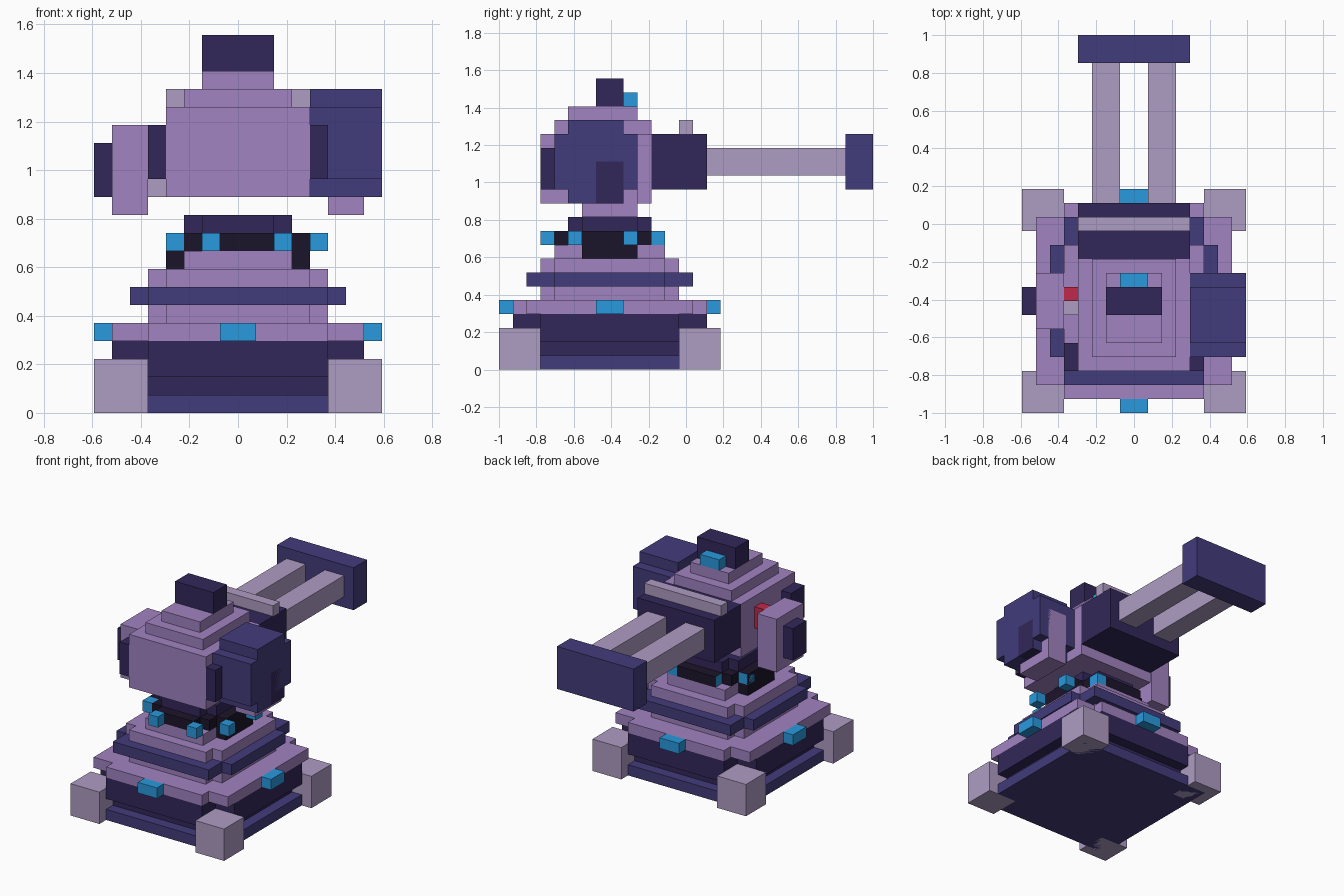
import bpy, bmesh
from mathutils import Vector

if "Cube" in bpy.data.objects:
    bpy.data.objects.remove(bpy.data.objects["Cube"])

U = 2 / 27  # one block unit; the tower axis sits 8 units behind the front edge


def material(name, r, g, b):
    m = bpy.data.materials.new(name)
    m.diffuse_color = [(c / 255) ** 2.2 for c in (r, g, b)] + [1]
    m.use_nodes = True
    m.node_tree.nodes["Principled BSDF"].inputs["Base Color"].default_value = m.diffuse_color
    return m


PURPLE = material("purple", 160, 130, 192)
PALE = material("pale", 172, 155, 193)
DARK = material("dark", 54, 44, 90)
NAVY = material("navy", 68, 62, 122)
BLACK = material("black", 33, 27, 46)
CYAN = material("cyan", 45, 152, 221)
RED = material("red", 190, 45, 75)


def blocks(name, mat, *boxes):
    """One object from boxes (x0, x1, y0, y1, z0, z1) in block units."""
    bm = bmesh.new()
    for x0, x1, y0, y1, z0, z1 in boxes:
        verts = bmesh.ops.create_cube(bm, size=1)["verts"]
        for v in verts:
            v.co = Vector(((x0 + x1) / 2 + v.co.x * (x1 - x0),
                           (y0 + y1) / 2 + v.co.y * (y1 - y0) - 5.5,
                           (z0 + z1) / 2 + v.co.z * (z1 - z0))) * U
    mesh = bpy.data.meshes.new(name)
    bm.to_mesh(mesh)
    bm.free()
    mesh.materials.append(mat)
    ob = bpy.data.objects.new(name, mesh)
    bpy.context.collection.objects.link(ob)
    return ob


def tier(name, mat, z0, z1, *sizes):
    """Stepped layer from centred rectangles (half x, half y)."""
    return blocks(name, mat, *[(-a, a, -b, b, z0, z1) for a, b in sizes])


def both(box):
    """A box and its mirror image across x = 0."""
    return box, (-box[1], -box[0]) + tuple(box[2:])


# Base: plate, feet, stepped tiers
tier("base_plate", NAVY, 0, 1, (7, 7))
blocks("feet", PALE, *both((5, 8, -8, -5, 0, 3)), *both((5, 8, 5, 8, 0, 3)))
tier("base_recess", DARK, 1, 2, (6, 6))
tier("base_body", DARK, 2, 4, (7, 5), (5, 7))
tier("base_rim", PURPLE, 4, 5, (7, 6), (5, 7))
blocks("base_lights", CYAN, *both((7, 8, -1, 1, 4, 5)),
       (-1, 1, -8, -7, 4, 5), (-1, 1, 7, 8, 4, 5))
tier("lower_tier", PURPLE, 5, 6, (5, 4), (4, 5))
tier("navy_ring", NAVY, 6, 7, (6, 4), (5, 6))
tier("upper_tier", PURPLE, 7, 8, (5, 4), (4, 5))

# Swivel collar with a circle of lights
tier("collar_step", PURPLE, 8, 9, (3, 4))
blocks("collar", BLACK, (-4, 4, -2, 2, 8, 10), (-3, 3, -3, 3, 9, 10),
       (-2, 2, -4, 4, 9, 10))
tier("collar_cap", DARK, 10, 11, (3, 2), (2, 3))
blocks("collar_lights", CYAN,
       *[(sx * a, sx * a + 1, sy * b - 1, sy * b, 9, 10)
         for a, b in ((4, 2), (2, 4)) for sx in (-1, 1) for sy in (-1, 1)])

# Floating head
blocks("head", PURPLE, (-4, 4, -5, 3, 12, 17), (-3, 3, -4, 3, 17, 18),
       (-2, 2, -3, 2, 18, 19))
blocks("head_cheeks", DARK, *both((4, 5, -5, -3, 13, 16)))
blocks("periscope", DARK, (-2, 2, -1, 1, 19, 21))
blocks("periscope_light", CYAN, (-1, 1, 1, 2, 19, 20))

# Side arms and the pod on the right
blocks("side_arms", PURPLE, *both((5, 7, -2, 2, 11, 16)))
blocks("arm_caps", DARK, *both((7, 8, -1, 1, 12, 15)))
blocks("arm_joint", PALE, (-5, -4, -1, 0, 12, 13))
blocks("warning_lamp", RED, (-5, -4, 0, 1, 14, 16))
blocks("side_pod", NAVY, (4, 8, -4, 2, 13, 17), (4, 8, -3, 1, 12, 18))

# Twin barrels with breech and muzzle
blocks("breech", DARK, (-4, 4, 3, 7, 13, 17))
blocks("breech_bar", PALE, (-4, 4, 5, 6, 17, 18))
blocks("barrels", PALE, *both((1, 3, 7, 17, 14, 16)))
blocks("muzzle", NAVY, (-4, 4, 17, 19, 13, 17))
